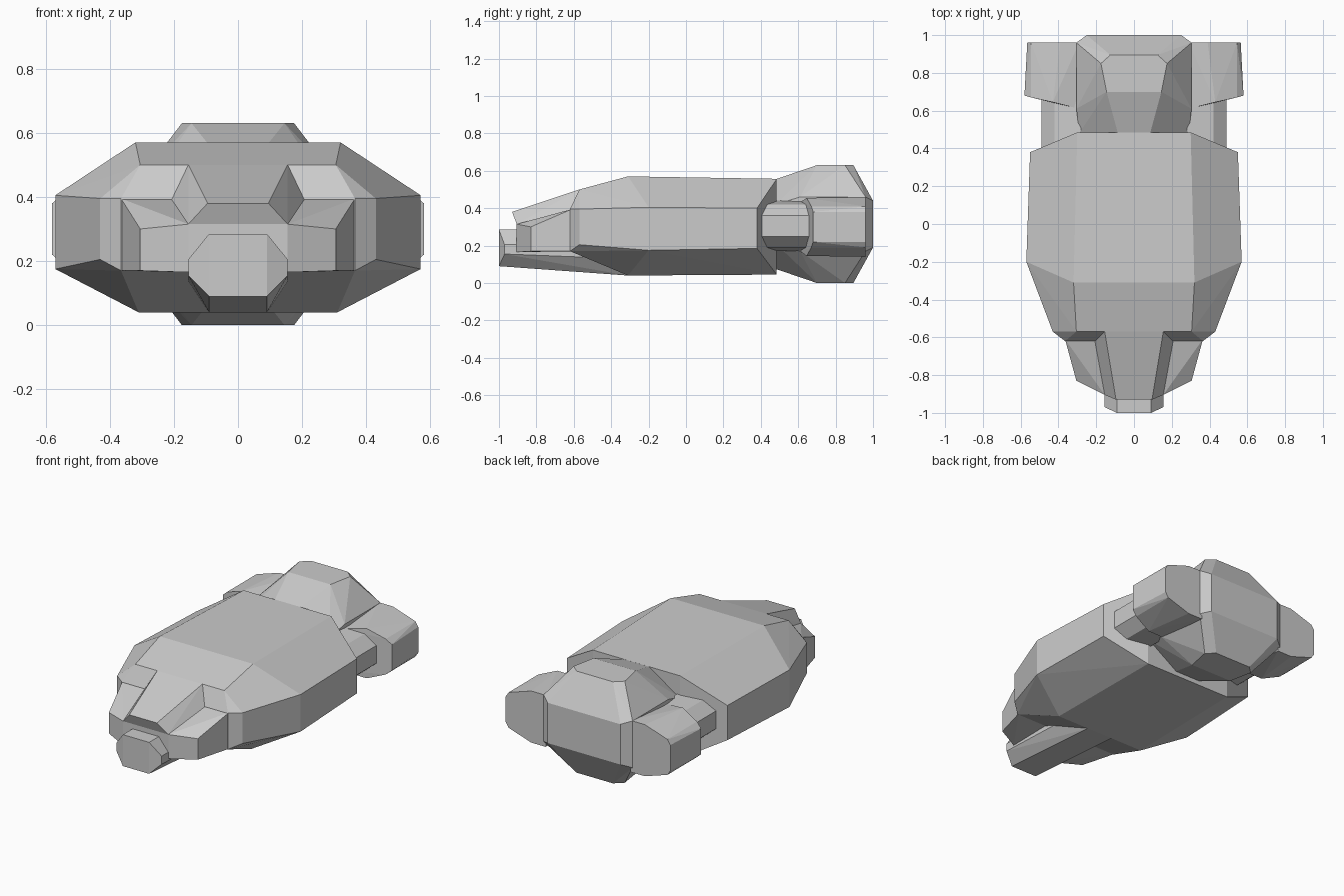
import bpy, bmesh


def shell(name, pts, mirror=True, zmid=None):
    """Faceted convex part; points mirrored over x=0 and optionally over z=zmid."""
    pts = list(pts)
    if zmid is not None:
        pts += [(x, y, 2 * zmid - z) for x, y, z in pts]
    if mirror:
        pts += [(-x, y, z) for x, y, z in pts]
    bm = bmesh.new()
    for p in pts:
        bm.verts.new(p)
    res = bmesh.ops.convex_hull(bm, input=bm.verts)
    loose = [v for v in bm.verts if not v.link_faces]
    bmesh.ops.delete(bm, geom=loose, context='VERTS')
    bmesh.ops.recalc_face_normals(bm, faces=bm.faces)
    bmesh.ops.dissolve_limit(bm, angle_limit=0.02, verts=bm.verts, edges=bm.edges)
    me = bpy.data.meshes.new(name)
    bm.to_mesh(me)
    bm.free()
    ob = bpy.data.objects.new(name, me)
    bpy.context.collection.objects.link(ob)
    return ob


def pair(name, pts, zmid=None):
    """Left and right copies of a side part."""
    shell("right_" + name, pts, False, zmid)
    shell("left_" + name, [(-x, y, z) for x, y, z in pts], False, zmid)


# Main body
shell("main_hull", [
    (.305, -.57, .50), (.43, -.57, .395), (.43, -.57, .205),
    (.365, -.62, .395), (.365, -.62, .17),
    (.32, -.31, .57), (.57, -.20, .405), (.57, -.20, .175), (.31, -.31, .04),
    (.55, .38, .40), (.55, .38, .185), (.30, .485, .557), (.30, .485, .045)])

# Nose block and the raised ridge over it
shell("nose_block", [
    (.365, -.61, .395), (.365, -.61, .17), (.215, -.62, .385),
    (.305, -.83, .30), (.305, -.83, .17),
    (.155, -.905, .315), (.155, -.905, .165)])
shell("nose_ridge", [
    (.155, -.57, .50), (.215, -.62, .38), (.095, -.93, .38),
    (.155, -.905, .315), (.155, -.57, .32)])

# Chin barrel running under the nose
shell("chin_barrel", [
    (.09, -1, .285), (.155, -.97, .205), (.155, -.97, .155), (.09, -1, .09),
    (.09, -.45, .285), (.155, -.40, .205), (.155, -.33, .13), (.09, -.31, .04)])

# Rear engine block
shell("rear_engine", [
    (.085, .48, .555), (.29, .48, .42),
    (.145, .70, .63), (.175, .85, .63), (.125, .895, .63),
    (.305, .61, .46), (.305, .96, .46), (.25, 1.0, .44)], zmid=.315)

# Side pods and the arms joining them to the hull
pair("pod", [
    (.29, .61, .43), (.43, .645, .455), (.545, .67, .41), (.58, .68, .38),
    (.29, .96, .46), (.39, .96, .46), (.545, .96, .41), (.565, .96, .38)], zmid=.30)
pair("pod_arm", [
    (.28, .36, .44), (.42, .36, .42), (.49, .36, .36),
    (.28, .67, .44), (.42, .67, .42), (.49, .67, .36)], zmid=.305)
